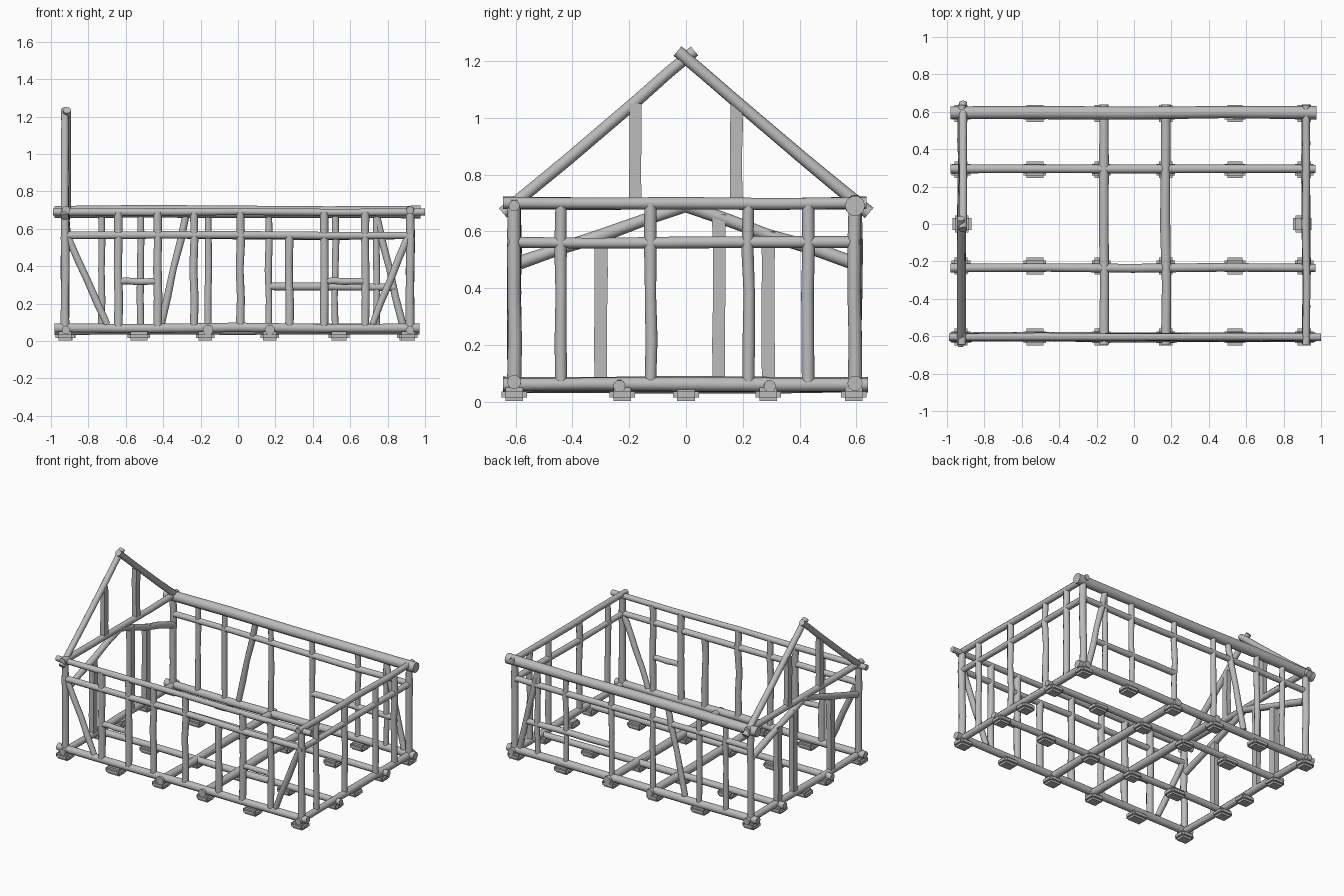
import bpy, bmesh, math, random
from mathutils import Vector

random.seed(4)
if "Cube" in bpy.data.objects:
    bpy.data.objects.remove(bpy.data.objects["Cube"])

GREY = (0.5, 0.5, 0.5, 1)
timber = bpy.data.materials.new("grey timber")
timber.use_nodes = True
timber.diffuse_color = GREY
timber.node_tree.nodes["Principled BSDF"].inputs["Base Color"].default_value = GREY


def finish(bm, name, angle):
    bmesh.ops.recalc_face_normals(bm, faces=bm.faces)
    mesh = bpy.data.meshes.new(name)
    bm.to_mesh(mesh)
    bm.free()
    mesh.materials.append(timber)
    obj = bpy.data.objects.new(name, mesh)
    bpy.context.collection.objects.link(obj)
    bpy.ops.object.select_all(action='DESELECT')
    obj.select_set(True)
    bpy.context.view_layer.objects.active = obj
    bpy.ops.object.shade_smooth_by_angle(angle=math.radians(angle))
    return obj


def log(name, path, r, sides=10, flat=1.0, wobble=0.004):
    """Slightly crooked pole through the path points; flat squashes it in x."""
    pts = [Vector(p) for p in path]
    if len(pts) == 2:
        pts = [pts[0].lerp(pts[1], t / 4) for t in range(5)]
    axis = (pts[-1] - pts[0]).normalized()
    ref = Vector((1, 0, 0)) if abs(axis.x) < 0.9 else Vector((0, 0, 1))
    u = (ref - axis * ref.dot(axis)).normalized()
    v = axis.cross(u)
    bm = bmesh.new()
    rings = []
    for i, p in enumerate(pts):
        inner = 0 < i < len(pts) - 1
        c = p + (u * random.uniform(-1, 1) + v * random.uniform(-1, 1)) * wobble * inner
        k = r * random.uniform(0.92, 1.06)
        ring = []
        for s in range(sides):
            a = 2 * math.pi * (s + 0.5) / sides
            ring.append(bm.verts.new(c + u * math.cos(a) * k * flat + v * math.sin(a) * k))
        rings.append(ring)
    for a, b in zip(rings, rings[1:]):
        for s in range(sides):
            t = (s + 1) % sides
            bm.faces.new((a[s], a[t], b[t], b[s]))
    bm.faces.new(rings[0])
    bm.faces.new(rings[-1])
    return finish(bm, name, 50)


def plank(name, path, r):
    return log(name, path, r * 1.41, sides=4, flat=0.8, wobble=0.002)


def stone(x, y, length):
    bm = bmesh.new()
    bmesh.ops.create_cube(bm, size=1)
    for vert in bm.verts:
        vert.co.x = x + vert.co.x * length
        vert.co.y = y + vert.co.y * 0.09
        vert.co.z = 0.026 + vert.co.z * 0.048
    bmesh.ops.bevel(bm, geom=list(bm.edges), offset=0.014, segments=2, affect='EDGES')
    finish(bm, "foundation_stone", 40)


FRONT, BACK, END = -0.605, 0.595, 0.92

# Foundation stones
for y in (-0.605, -0.225, 0.29, 0.59):
    for x, length in ((-0.925, 0.10), (-0.53, 0.12), (-0.175, 0.10),
                      (0.17, 0.10), (0.54, 0.11), (0.91, 0.10)):
        stone(x, y, length)
for x in (-END, 0.90):
    stone(x, 0, 0.10)

# Floor frame
for y, z, r in ((FRONT, 0.07, 0.026), (-0.235, 0.055, 0.023),
                (0.295, 0.055, 0.023), (BACK, 0.065, 0.028)):
    log("floor_long_beam", [(-0.98, y, z), (0.97, y, z)], r)
for x, r in ((-END, 0.024), (-0.16, 0.027), (0.17, 0.028), (END, 0.024)):
    log("floor_cross_beam", [(x, -0.645, 0.06), (x, 0.64, 0.06)], r)

# Top plates
log("front_top_plate", [(-0.99, FRONT, 0.69), (1.0, FRONT, 0.69)], 0.021)
log("back_top_plate", [(-0.98, BACK, 0.69), (0.975, BACK, 0.69)], 0.034)
for x in (-END, END):
    log("end_top_plate", [(x, -0.645, 0.70), (x, 0.635, 0.70)], 0.022)

# Middle rails
for y in (FRONT, BACK):
    log("long_middle_rail", [(-0.92, y, 0.565), (0.935, y, 0.565)], 0.021)
log("end_middle_rail", [(END, -0.63, 0.562), (END, 0.61, 0.562)], 0.020)

# Corner posts
for x in (-0.925, END):
    for y in (FRONT, BACK):
        log("corner_post", [(x, y, 0.06), (x, y, 0.71)], 0.024)

# Long wall posts
for x in (-0.64, -0.43, -0.235, 0.012, 0.275, 0.46, 0.68):
    top = 0.56 if x == 0.275 else 0.69
    log("front_wall_post", [(x, FRONT, 0.08), (x, FRONT, top)], 0.023)
for x in (-0.73, -0.52, -0.16, 0.165, 0.52, 0.74):
    log("back_wall_post", [(x, BACK, 0.07), (x, BACK, 0.69)], 0.019)

# End wall posts
for y in (-0.44, -0.125, 0.22, 0.43):
    log("left_end_post", [(END, y, 0.06), (END, y, 0.70)], 0.021)
for y, top in ((-0.30, 0.59), (0.115, 0.66), (0.29, 0.60)):
    plank("right_end_post", [(-END, y, 0.06), (-END, y, top)], 0.023)

# Wall braces
for name, y, low, high, top in (("front", FRONT, -0.70, -0.91, 0.56),
                                ("front", FRONT, 0.72, 0.91, 0.56),
                                ("back", BACK, -0.41, -0.275, 0.69),
                                ("back", BACK, 0.88, 0.74, 0.68)):
    log(name + "_wall_brace", [(low, y, 0.09), (high, y, top)], 0.020)
for side in (-1, 1):
    log("right_end_brace", [(-END, side * 0.585, 0.49), (-END, 0, 0.69)], 0.023)

# Window sills
for x1, x2 in ((-0.64, -0.43), (0.46, 0.68)):
    log("front_window_sill", [(x1, FRONT, 0.32), (x2, FRONT, 0.32)], 0.019)
log("back_window_sill", [(0.17, BACK, 0.292), (0.84, BACK, 0.288)], 0.021)

# Gable rafters crossing at the peak, with two posts below
for side in (-1, 1):
    x = -END + side * 0.006
    log("gable_rafter", [(x, side * 0.645, 0.665), (x, side * 0.42, 0.85),
                         (x, side * 0.18, 1.055), (x, side * 0.06, 1.16),
                         (x, side * -0.03, 1.235)], 0.022, wobble=0.001)
    plank("gable_post", [(-END, side * 0.178, 0.70), (-END, side * 0.178, 1.05)], 0.022)
